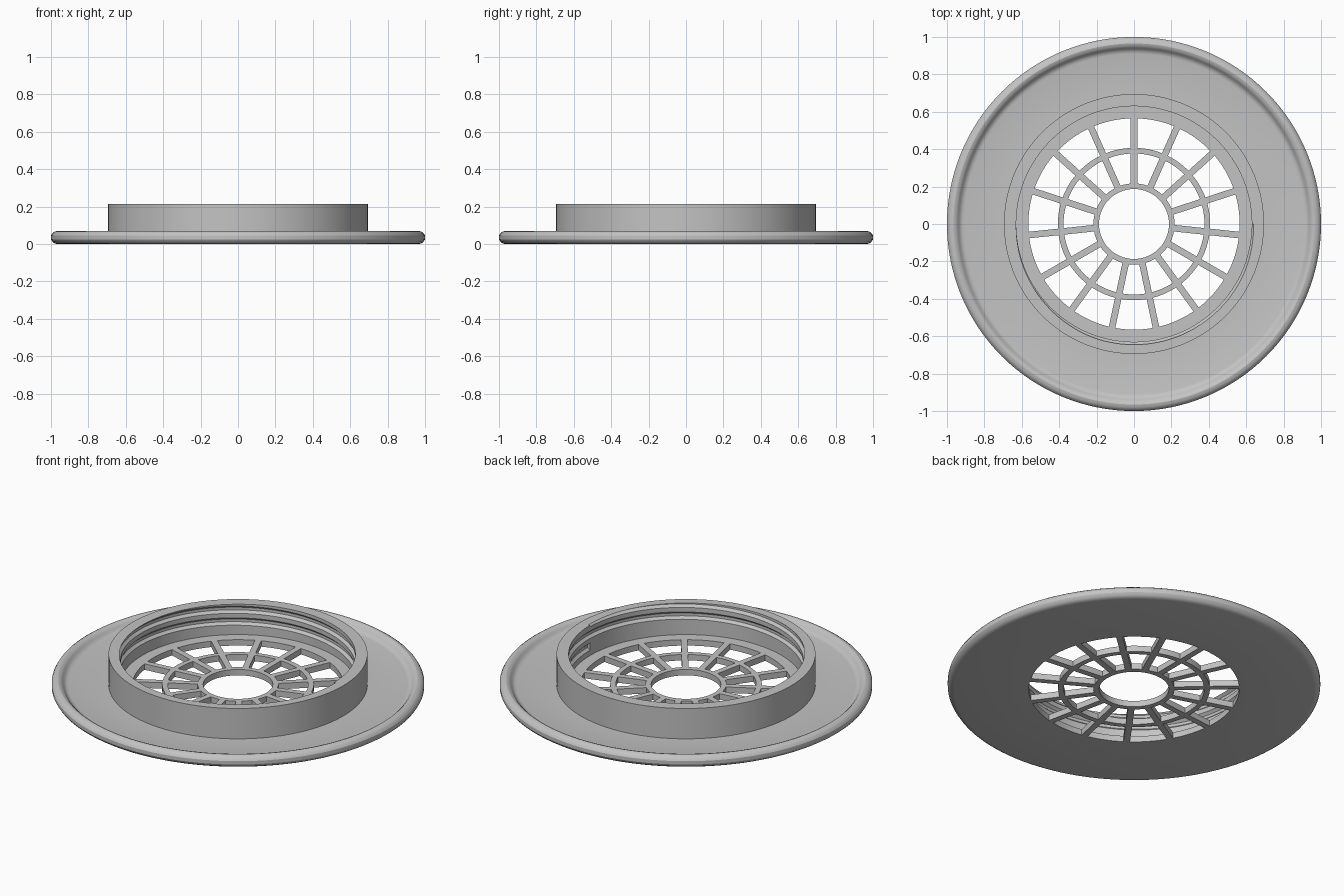
import bpy, bmesh
from math import sin, cos, radians, tau

cube = bpy.data.objects.get("Cube")
if cube:
    bpy.data.objects.remove(cube)

SEGS = 128
FLOOR = 0.035      # thickness of plate and grille
TOP = 0.215        # top of collar

grey = bpy.data.materials.new("light grey plastic")
grey.use_nodes = True
grey.diffuse_color = (0.55, 0.55, 0.55, 1)
grey.node_tree.nodes["Principled BSDF"].inputs["Base Color"].default_value = (0.55, 0.55, 0.55, 1)


def finish(name, bm):
    bmesh.ops.recalc_face_normals(bm, faces=bm.faces)
    mesh = bpy.data.meshes.new(name)
    bm.to_mesh(mesh)
    bm.free()
    mesh.materials.append(grey)
    obj = bpy.data.objects.new(name, mesh)
    bpy.context.collection.objects.link(obj)
    return obj


def sweep(name, section, steps, start=0.0, turns=1.0, z0=0.0, pitch=0.0):
    """Carry a closed (radius, height) section round z; a pitch makes it a helix."""
    bm = bmesh.new()
    closed = pitch == 0
    rows = []
    for i in range(steps if closed else steps + 1):
        a = start + tau * turns * i / steps
        lift = z0 + pitch * turns * i / steps
        rows.append([bm.verts.new((r * cos(a), r * sin(a), z + lift)) for r, z in section])
    n = len(section)
    for i in range(steps):
        p, q = rows[i], rows[(i + 1) % len(rows)]
        for j in range(n):
            k = (j + 1) % n
            bm.faces.new((p[j], q[j], q[k], p[k]))
    if not closed:
        bm.faces.new(rows[0])
        bm.faces.new(rows[-1])
    return finish(name, bm)


def smooth(obj):
    bpy.ops.object.select_all(action='DESELECT')
    obj.select_set(True)
    bpy.context.view_layer.objects.active = obj
    bpy.ops.object.shade_smooth_by_angle(angle=radians(28))


# Flange with rolled rim and upright collar, as one turned body
body = sweep("flange_and_collar", [
    (0.565, 0), (0.965, 0), (0.98, 0.003), (0.992, 0.011), (1, 0.025),
    (1, 0.045), (0.992, 0.059), (0.98, 0.067), (0.965, 0.07), (0.952, 0.066),
    (0.942, 0.057), (0.934, 0.046), (0.923, 0.038), (0.91, FLOOR),
    (0.695, FLOOR), (0.695, TOP), (0.63, TOP), (0.63, FLOOR), (0.565, FLOOR)], SEGS)

# Screw thread groove cut into the collar, leaving through its top
cutter = sweep("thread_cutter",
               [(0.62, -0.031), (0.645, -0.008), (0.645, 0.008), (0.62, 0.031)],
               SEGS * 2, turns=2, z0=0.088, pitch=0.07)
cut = body.modifiers.new("thread", 'BOOLEAN')
cut.operation = 'DIFFERENCE'
cut.solver = 'EXACT'
cut.object = cutter
bpy.context.view_layer.objects.active = body
bpy.ops.object.modifier_apply(modifier=cut.name)
bpy.data.objects.remove(cutter)
smooth(body)

# Grille rings
for name, inner, outer in (("inner_ring", 0.187, 0.217), ("middle_ring", 0.377, 0.407)):
    smooth(sweep(name, [(inner, 0), (outer, 0), (outer, FLOOR), (inner, FLOOR)], 96))

# Grille spokes
bm = bmesh.new()
SPOKES, HALF = 15, 0.0175
for i in range(SPOKES):
    a = tau / 4 + tau * i / SPOKES
    ring = []
    for r, s in ((0.2, -HALF), (0.57, -HALF), (0.57, HALF), (0.2, HALF)):
        ring.append((r * cos(a) - s * sin(a), r * sin(a) + s * cos(a)))
    low = [bm.verts.new((x, y, 0)) for x, y in ring]
    high = [bm.verts.new((x, y, FLOOR)) for x, y in ring]
    bm.faces.new(low)
    bm.faces.new(high)
    for j in range(4):
        k = (j + 1) % 4
        bm.faces.new((low[j], low[k], high[k], high[j]))
finish("grille_spokes", bm)
